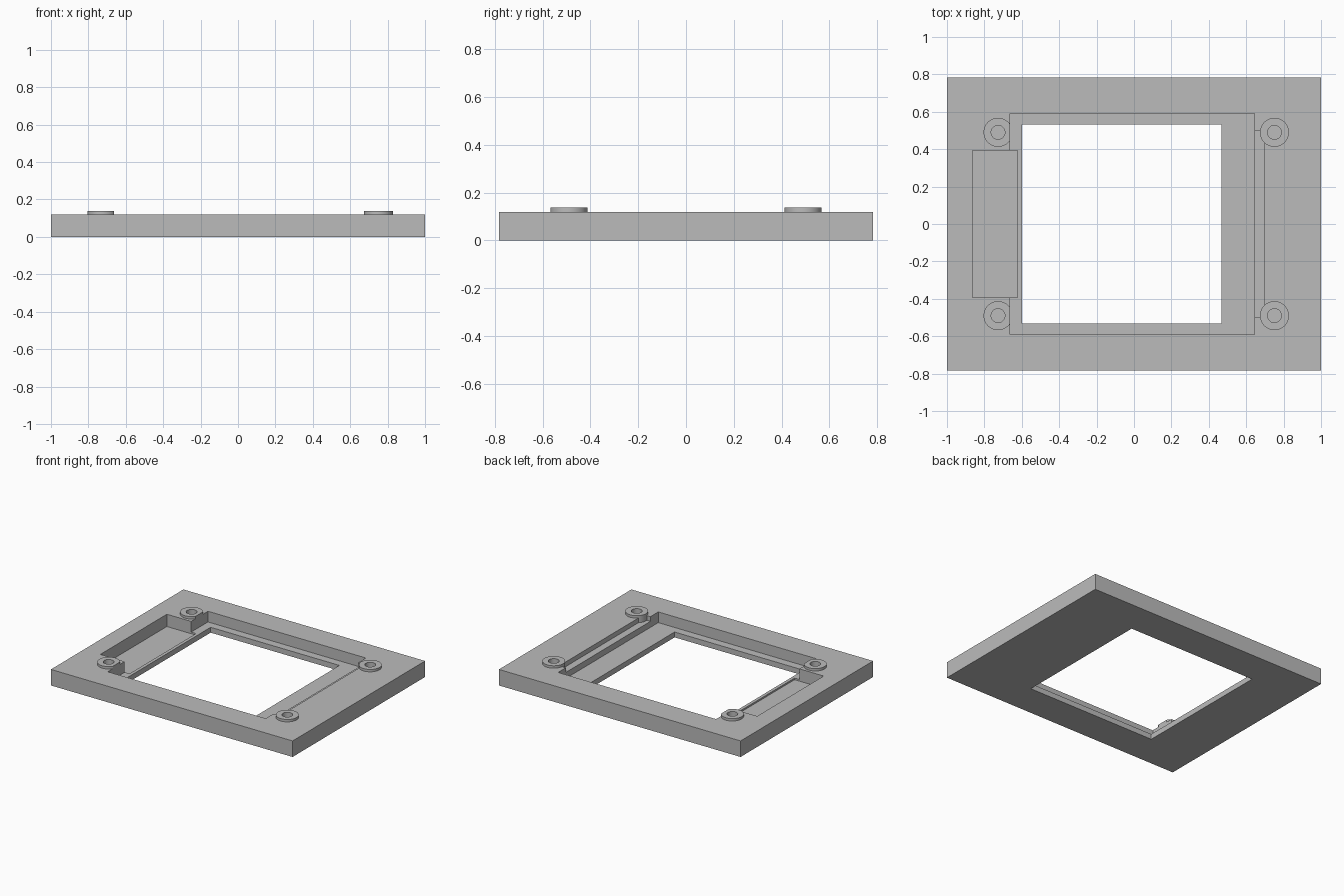
import bpy

if "Cube" in bpy.data.objects:
    bpy.data.objects.remove(bpy.data.objects["Cube"], do_unlink=True)

HALF_Y, TOP, BOSS_TOP = 0.783, 0.12, 0.138
RECESS_Z, POCKET_Z, STRIP_Z, HOLE_Z = 0.04, 0.028, 0.085, 0.03
ABOVE = 0.3  # cutters reach well over the surface

grey = bpy.data.materials.new("plain grey")
grey.use_nodes = True
colour = (0.5, 0.5, 0.5, 1)
grey.diffuse_color = colour
grey.node_tree.nodes["Principled BSDF"].inputs["Base Color"].default_value = colour


def box(name, x0, x1, half_y, z0, z1):
    bpy.ops.mesh.primitive_cube_add(size=1, location=((x0 + x1) / 2, 0, (z0 + z1) / 2))
    ob = bpy.context.object
    ob.name = name
    ob.scale = (x1 - x0, 2 * half_y, z1 - z0)
    bpy.ops.object.transform_apply(location=True, rotation=False, scale=True)
    ob.data.materials.append(grey)
    return ob


def cylinder(name, x, y, radius, z0, z1):
    bpy.ops.mesh.primitive_cylinder_add(vertices=48, radius=radius, depth=z1 - z0,
                                        location=(x, y, (z0 + z1) / 2))
    ob = bpy.context.object
    ob.name = name
    ob.data.materials.append(grey)
    return ob


def combine(target, tool, operation):
    mod = target.modifiers.new(operation.lower(), "BOOLEAN")
    mod.operation, mod.object, mod.solver = operation, tool, "EXACT"
    bpy.context.view_layer.objects.active = target
    bpy.ops.object.modifier_apply(modifier=mod.name)
    bpy.data.objects.remove(tool, do_unlink=True)


# Base plate with the shallow side strip
frame = box("mounting_frame", -1, 1, HALF_Y, 0, TOP)
combine(frame, box("strip_cutter", 0.6, 0.698, 0.5, STRIP_Z, ABOVE), "DIFFERENCE")

# Four round bosses
corners = [(x, y) for x in (-0.727, 0.751) for y in (-0.49, 0.49)]
for x, y in corners:
    combine(frame, cylinder("boss", x, y, 0.0775, 0.07, BOSS_TOP), "UNION")

# Stepped recess, side pocket and through window
for cutter in (
    box("recess_cutter", -0.663, 0.644, 0.592, RECESS_Z, ABOVE),
    box("pocket_cutter", -0.864, -0.623, 0.393, POCKET_Z, ABOVE),
    box("window_cutter", -0.599, 0.467, 0.532, -0.1, ABOVE),
):
    combine(frame, cutter, "DIFFERENCE")

# Blind screw holes in the bosses
for x, y in corners:
    combine(frame, cylinder("hole_cutter", x, y, 0.037, HOLE_Z, ABOVE), "DIFFERENCE")

# Smooth round walls, sharp edges
bpy.ops.object.select_all(action="DESELECT")
frame.select_set(True)
bpy.context.view_layer.objects.active = frame
bpy.ops.object.shade_smooth_by_angle()
